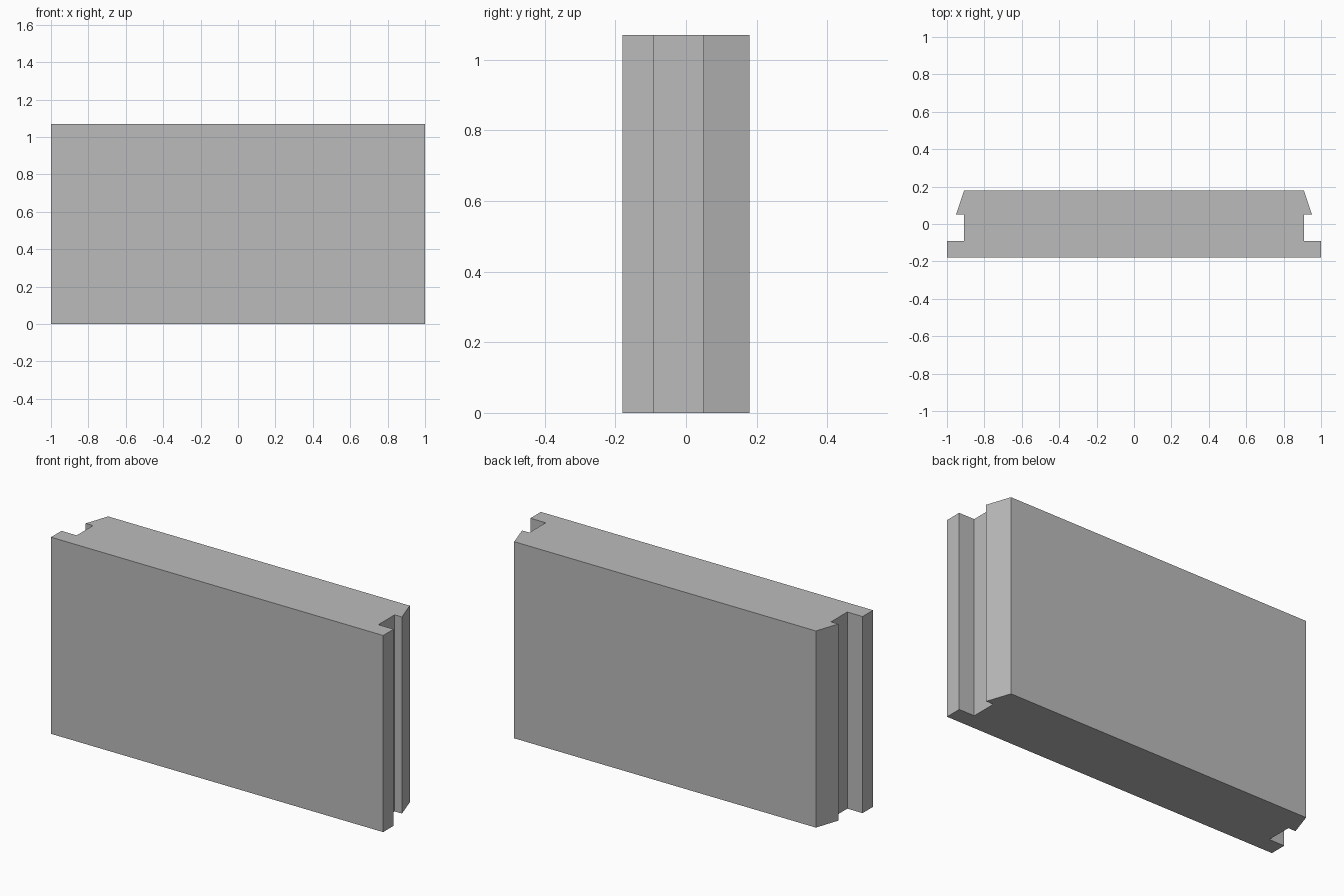
import bpy
import bmesh

cube = bpy.data.objects.get("Cube")
if cube:
    bpy.data.objects.remove(cube, do_unlink=True)

HEIGHT = 1.07

# Plain grey material
grey = bpy.data.materials.new("plain_grey")
grey.use_nodes = True
colour = (0.5, 0.5, 0.5, 1)
grey.diffuse_color = colour
grey.node_tree.nodes["Principled BSDF"].inputs["Base Color"].default_value = colour

# Half profile: front flange, side slot, tapered back catch
half = [(1, -0.18), (1, -0.09), (0.908, -0.09), (0.908, 0.05),
        (0.952, 0.05), (0.908, 0.18)]
outline = half + [(-x, y) for x, y in reversed(half)]

# Extrude the mirrored profile upwards
bm = bmesh.new()
base = bm.faces.new([bm.verts.new((x, y, 0)) for x, y in outline])
result = bmesh.ops.extrude_face_region(bm, geom=[base], use_keep_orig=True)
top = [v for v in result["geom"] if isinstance(v, bmesh.types.BMVert)]
bmesh.ops.translate(bm, verts=top, vec=(0, 0, HEIGHT))
bmesh.ops.recalc_face_normals(bm, faces=bm.faces)

mesh = bpy.data.meshes.new("slotted_panel")
bm.to_mesh(mesh)
bm.free()
mesh.materials.append(grey)
panel = bpy.data.objects.new("slotted_panel", mesh)
bpy.context.collection.objects.link(panel)
